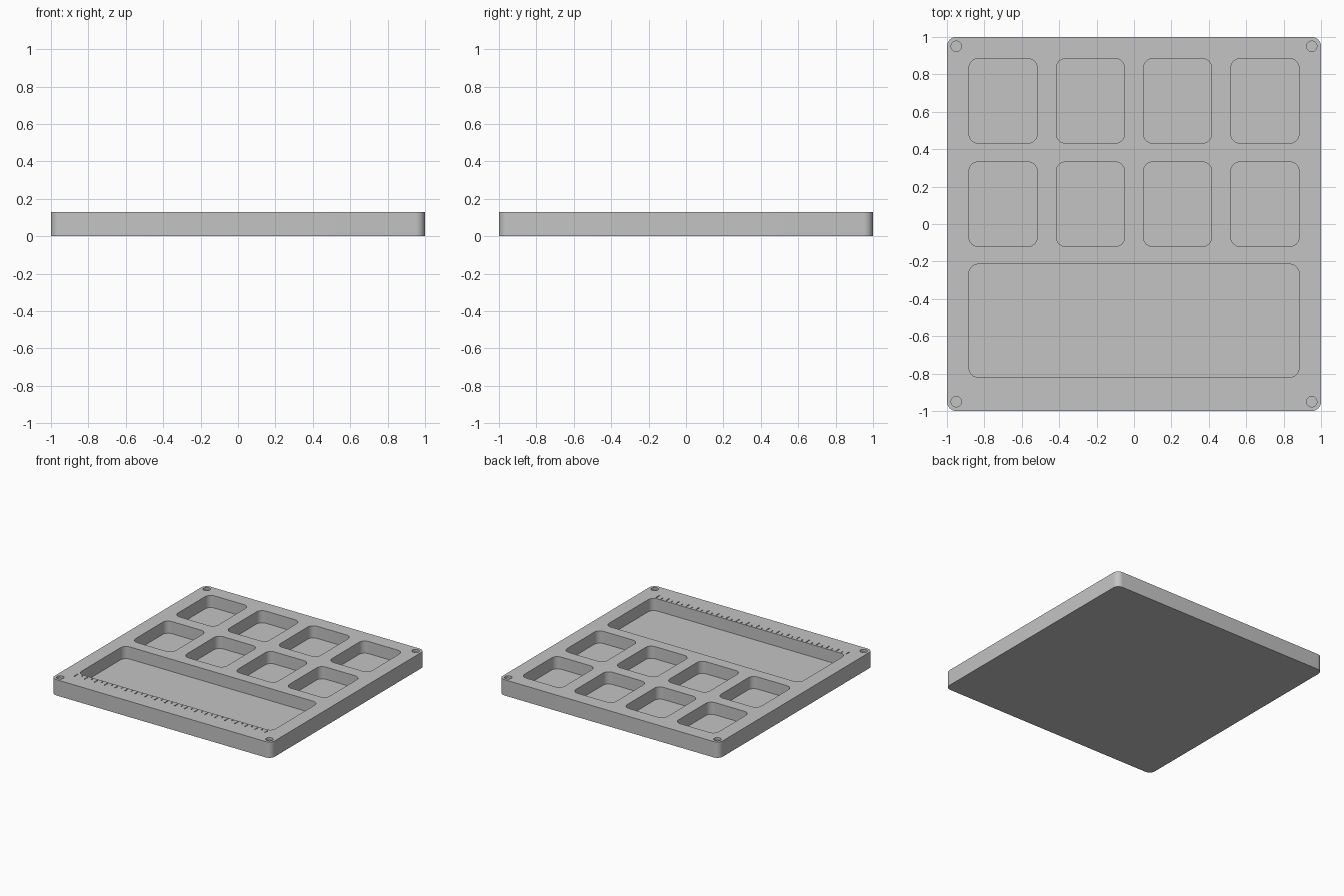
import bpy
import bmesh
from math import cos, sin, pi, radians

cube = bpy.data.objects.get("Cube")
if cube:
    bpy.data.objects.remove(cube, do_unlink=True)

TOP = 0.13

grey = bpy.data.materials.new("plain grey")
grey.use_nodes = True
grey.diffuse_color = (0.55, 0.55, 0.55, 1)
grey.node_tree.nodes["Principled BSDF"].inputs["Base Color"].default_value = (0.55, 0.55, 0.55, 1)


def rounded_block(bm, x, y, width, depth, radius, z0, z1, steps=8):
    """Add an upright prism with rounded (or square, radius 0) corners."""
    points = []
    for corner, (sx, sy) in enumerate([(1, 1), (-1, 1), (-1, -1), (1, -1)]):
        cx, cy = x + sx * (width / 2 - radius), y + sy * (depth / 2 - radius)
        count = steps if radius else 0
        for i in range(count + 1):
            a = (corner + (i / count if count else 0)) * pi / 2
            points.append((cx + radius * cos(a), cy + radius * sin(a)))
    base = bm.faces.new([bm.verts.new((px, py, z0)) for px, py in reversed(points)])
    lid = bm.faces.new([bm.verts.new((px, py, z1)) for px, py in points])
    low, high = list(reversed(base.verts)), list(lid.verts)
    for i in range(len(points)):
        j = (i + 1) % len(points)
        bm.faces.new((low[i], low[j], high[j], high[i]))


def finish(bm, name):
    mesh = bpy.data.meshes.new(name)
    bm.to_mesh(mesh)
    bm.free()
    mesh.materials.append(grey)
    obj = bpy.data.objects.new(name, mesh)
    bpy.context.collection.objects.link(obj)
    return obj


# Tray body
bm = bmesh.new()
rounded_block(bm, 0, 0, 2, 2, 0.05, 0, TOP)
tray = finish(bm, "tray")

bm = bmesh.new()
above = TOP + 0.05

# Eight small compartments and the long one at the front
for y in (0.658, 0.106):
    for x in (-0.7, -0.233, 0.233, 0.7):
        rounded_block(bm, x, y, 0.365, 0.452, 0.05, 0.03, above)
rounded_block(bm, 0, -0.517, 1.765, 0.605, 0.05, 0.03, above)

# Shallow round recesses in the corners
for x in (-0.95, 0.95):
    for y in (-0.95, 0.95):
        rounded_block(bm, x, y, 0.056, 0.056, 0.028, TOP - 0.02, above)

# Engraved ruler marks along the front rim, every second one longer
for i in range(39):
    length = 0.022 if i % 2 else 0.045
    rounded_block(bm, -0.875 + i * 0.0455, -0.83 - length / 2, 0.007, length, 0, TOP - 0.007, above)
cutter = finish(bm, "recess_cutter")
cutter.hide_render = True

# Cut the recesses into the body
cut = tray.modifiers.new("recesses", 'BOOLEAN')
cut.operation = 'DIFFERENCE'
cut.solver = 'EXACT'
cut.object = cutter
bpy.ops.object.select_all(action='DESELECT')
bpy.context.view_layer.objects.active = tray
tray.select_set(True)
bpy.ops.object.modifier_apply(modifier=cut.name)
bpy.data.objects.remove(cutter, do_unlink=True)
bpy.ops.object.shade_smooth_by_angle(angle=radians(30))
